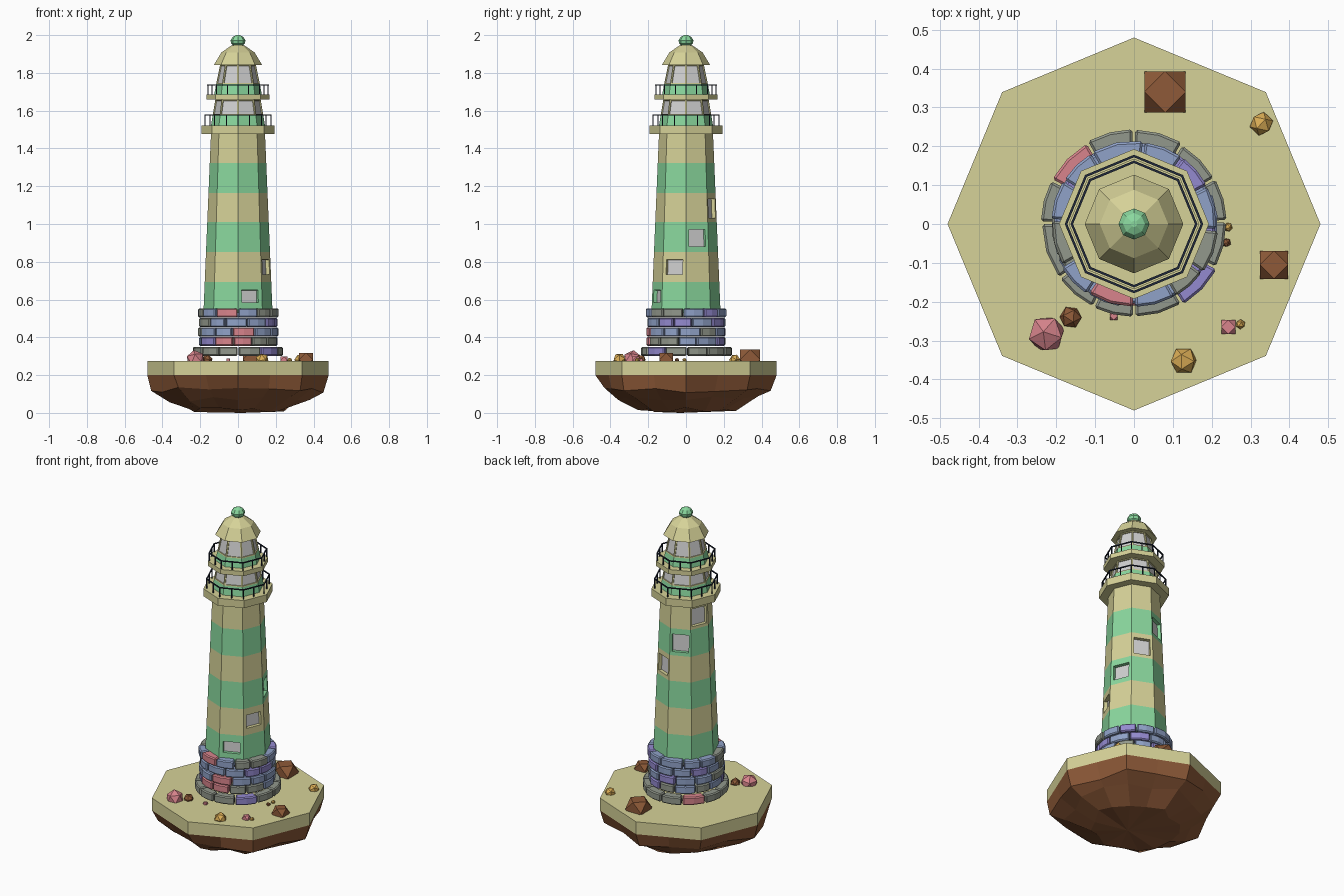
import bpy, bmesh, math, random
from mathutils import Vector, Matrix

if "Cube" in bpy.data.objects:
    bpy.data.objects.remove(bpy.data.objects["Cube"])
random.seed(7)

def material(name, rgb):
    m = bpy.data.materials.new(name)
    m.diffuse_color = [((c / 255 + 0.055) / 1.055) ** 2.4 for c in rgb] + [1]
    m.use_nodes = True
    m.node_tree.nodes["Principled BSDF"].inputs["Base Color"].default_value = m.diffuse_color
    return m

M = {k: material(n, c) for k, n, c in [
    ("sand", "sand", (214, 210, 152)), ("green", "sea green", (138, 216, 158)),
    ("brown", "earth brown", (142, 90, 56)), ("blue", "slate blue", (144, 162, 200)),
    ("purple", "lavender stone", (148, 138, 208)), ("grey", "grey stone", (146, 152, 140)),
    ("pink", "rose stone", (216, 132, 140)), ("gold", "ochre stone", (220, 174, 86)),
    ("glass", "pale glass", (208, 208, 208)), ("navy", "dark iron", (32, 40, 58))]}

def finish(bm, name, mats):
    bmesh.ops.recalc_face_normals(bm, faces=bm.faces)
    me = bpy.data.meshes.new(name)
    bm.to_mesh(me)
    bm.free()
    for k in mats:
        me.materials.append(M[k])
    ob = bpy.data.objects.new(name, me)
    bpy.context.collection.objects.link(ob)
    return ob

def polar(r, a, z):
    return Vector((r * math.cos(a), r * math.sin(a), z))

def loft(profile, bands, n=8):
    """Stack of n-sided rings; bands gives the material index per band."""
    bm = bmesh.new()
    rings = [[bm.verts.new(polar(r, math.tau * i / n, z)) for i in range(n)] for r, z in profile]
    rows = []
    for a, b, mi in zip(rings, rings[1:], bands):
        row = []
        for i in range(n):
            j = (i + 1) % n
            f = bm.faces.new((a[i], a[j], b[j], b[i]))
            f.material_index = mi
            row.append(f)
        rows.append(row)
    bm.faces.new(rings[0][::-1]).material_index = bands[0]
    bm.faces.new(rings[-1]).material_index = bands[-1]
    bm.normal_update()
    return bm, rows

# Island: sandy slab over a rough rock underside
bm, _ = loft([(0.48, 0.2), (0.48, 0.275)], [0])
finish(bm, "island_top", ["sand"])
bm = bmesh.new()
rings = []
for r, z, jr, jz in [(0.48, 0.2, 0, 0), (0.45, 0.125, .02, .02), (0.375, 0.07, .02, .018), (0.26, 0.018, .025, .015)]:
    ring = []
    for i in range(16):
        rr = r * (math.cos(math.pi / 8) if i % 2 else 1) + random.uniform(-jr, jr)
        zz = max(0, z + random.uniform(-jz, jz))
        ring.append(bm.verts.new(polar(rr, math.tau * i / 16, zz)))
    rings.append(ring)
for a, b in zip(rings, rings[1:]):
    for i in range(16):
        j = (i + 1) % 16
        bm.faces.new((b[i], b[j], a[j], a[i]))
low = bm.verts.new((0.02, -0.03, 0))
for i in range(16):
    bm.faces.new((low, rings[-1][(i + 1) % 16], rings[-1][i]))
bm.faces.new(rings[0])
finish(bm, "island_rock", ["brown"])

# Stone base: five rings of bevelled blocks, colours listed round from +x
CODES = {"b": 0, "p": 1, "g": 2, "r": 3}
ROWS = [  # bottom z, outer radius, start angle, block colours
    (0.302, 0.24, 3, "gggg" "rggg" "ggpg"),
    (0.355, 0.208, 20, "bpgb" "gbpr" "rggb"),
    (0.405, 0.212, -8, "bgbp" "bbgb" "brbb"),
    (0.455, 0.208, 12, "bpbb" "pbgb" "bbpp"),
    (0.506, 0.214, -3, "bpbb" "bbgb" "rbgg")]
bm = bmesh.new()
for z, ro, start, codes in ROWS:
    n = len(codes)
    edges = [math.radians(start + 360 * i / n + random.uniform(-4, 4)) for i in range(n)]
    edges.append(edges[0] + math.tau)
    for k, code in enumerate(codes):
        a0, a1 = edges[k] + 0.014, edges[k + 1] - 0.014
        out = ro + random.uniform(-0.004, 0.004)
        secs = []
        for t in (0, 0.5, 1):
            a = a0 + (a1 - a0) * t
            secs.append([bm.verts.new(polar(r, a, h)) for r, h in
                         ((ro - 0.05, z), (out, z), (out, z + 0.047), (ro - 0.05, z + 0.047))])
        faces = [bm.faces.new(secs[0][::-1]), bm.faces.new(secs[2])]
        for s, t in zip(secs, secs[1:]):
            faces += [bm.faces.new((s[i], s[(i + 1) % 4], t[(i + 1) % 4], t[i])) for i in range(4)]
        for f in faces:
            f.material_index = CODES[code]
base = finish(bm, "stone_base", ["blue", "purple", "grey", "pink"])
bev = base.modifiers.new("worn_edges", "BEVEL")
bev.width, bev.segments, bev.limit_method = 0.006, 1, "ANGLE"

# Tower: striped octagon with a spiral of recessed windows
levels = [0.53, 0.693, 0.852, 1.01, 1.163, 1.323, 1.478]
bm, rows = loft([(0.183 - 0.04 * (z - 0.53) / 0.948, z) for z in levels], [1, 0, 1, 0, 1, 0])
for k, row in enumerate(rows):
    f = row[(6 + k) % 8]
    c, nrm = f.calc_center_median(), f.normal.copy()
    c.z = 0.617 + 0.155 * k
    c.xy = c.xy * (1 + (0.007 / c.xy.length * 0.04 if k == 0 else 0))
    side = Vector((0, 0, 1)).cross(nrm).normalized()
    up = nrm.cross(side)
    w, h = 0.094, min(0.066 + 0.012 * k, 0.104)
    bmesh.ops.inset_individual(bm, faces=[f], thickness=0.02)
    mid = f.calc_center_median()
    for v in f.verts:
        d = v.co - mid
        v.co = c + side * math.copysign(w / 2, d.dot(side)) + up * math.copysign(h / 2, d.dot(up))
    bmesh.ops.inset_individual(bm, faces=[f], thickness=0.001, depth=-0.02)
    f.material_index = 2
finish(bm, "tower", ["sand", "green", "glass"])

# Two lantern rooms with framed panes, each on a gallery deck with a railing
def lantern_room(name, profile):
    bm, rows = loft(profile, [1, 0])
    for f in rows[1]:
        bmesh.ops.inset_individual(bm, faces=[f], thickness=0.009)
        bmesh.ops.inset_individual(bm, faces=[f], thickness=0.001, depth=-0.006)
        f.material_index = 2
    finish(bm, name, ["sand", "green", "glass"])

def bar(bm, p, q, t):
    d = q - p
    mat = Matrix.Translation((p + q) / 2) @ d.to_track_quat("Z", "Y").to_matrix().to_4x4()
    bmesh.ops.create_cube(bm, size=1, matrix=mat @ Matrix.Diagonal((t, t, d.length + t * 0.5, 1)))

def railing(name, r, z0, z1):
    bm = bmesh.new()
    corners = [polar(r, math.tau * i / 8, 0) for i in range(8)]
    lo, hi = Vector((0, 0, z0)), Vector((0, 0, z1))
    for p, q in zip(corners, corners[1:] + corners[:1]):
        bar(bm, p + hi, q + hi, 0.006)
        for s in (p, (p + q) / 2):
            bar(bm, s + lo, s + hi, 0.005)
    finish(bm, name, ["navy"])

for name, r, z0, z1 in (("lower_gallery", 0.193, 1.476, 1.521), ("upper_gallery", 0.168, 1.658, 1.686)):
    bm, _ = loft([(r, z0), (r, z1)], [0])
    finish(bm, name, ["sand"])
lantern_room("lower_lantern_room", [(0.143, 1.52), (0.134, 1.575), (0.12, 1.66)])
lantern_room("upper_lantern_room", [(0.126, 1.685), (0.116, 1.74), (0.094, 1.845)])
railing("lower_railing", 0.175, 1.52, 1.578)
railing("upper_railing", 0.16, 1.684, 1.735)

# Roof and finial ball
bm, _ = loft([(0.127, 1.843), (0.088, 1.908), (0.035, 1.945), (0.012, 1.95)], [0] * 3)
finish(bm, "roof", ["sand"])
bm, _ = loft([(0.018, 1.94), (0.036, 1.955), (0.04, 1.972), (0.028, 1.991), (0.008, 2.0)], [0] * 4)
finish(bm, "finial", ["green"])

# Loose rocks: blocky ones are corner-cut cubes, the others low spheres
def rock(name, x, y, r, colour, blocky=False):
    bm = bmesh.new()
    if blocky:
        for a in (-r, r):
            for b in (-r, r):
                for co in ((a, b, 0), (a, 0, b), (0, a, b)):
                    bm.verts.new(co)
        bmesh.ops.convex_hull(bm, input=bm.verts)
        bmesh.ops.dissolve_limit(bm, angle_limit=0.02, verts=bm.verts, edges=bm.edges)
    else:
        bmesh.ops.create_icosphere(bm, subdivisions=1, radius=r)
        bmesh.ops.rotate(bm, verts=bm.verts, matrix=Matrix.Rotation(x * 9 + y * 5, 3, Vector((1, 0.6, 0.8)).normalized()))
    ob = finish(bm, name, [colour])
    ob.location = (x, y, 0.278 + 0.1 * r)

rock("large_brown_rock", 0.08, 0.34, 0.053, "brown", True)
rock("brown_rock", 0.36, -0.105, 0.036, "brown", True)
rock("rose_block", 0.243, -0.265, 0.018, "pink", True)
rock("large_rose_rock", -0.225, -0.283, 0.05, "pink")
rock("small_brown_rock", -0.163, -0.24, 0.029, "brown")
rock("ochre_rock", 0.328, 0.258, 0.031, "gold")
rock("front_ochre_rock", 0.128, -0.352, 0.036, "gold")
rock("ochre_pebble", 0.274, -0.258, 0.013, "gold")
rock("side_ochre_pebble", 0.242, -0.008, 0.012, "gold")
rock("brown_pebble", 0.238, -0.048, 0.012, "brown")
rock("rose_pebble", -0.052, -0.237, 0.01, "pink", True)
